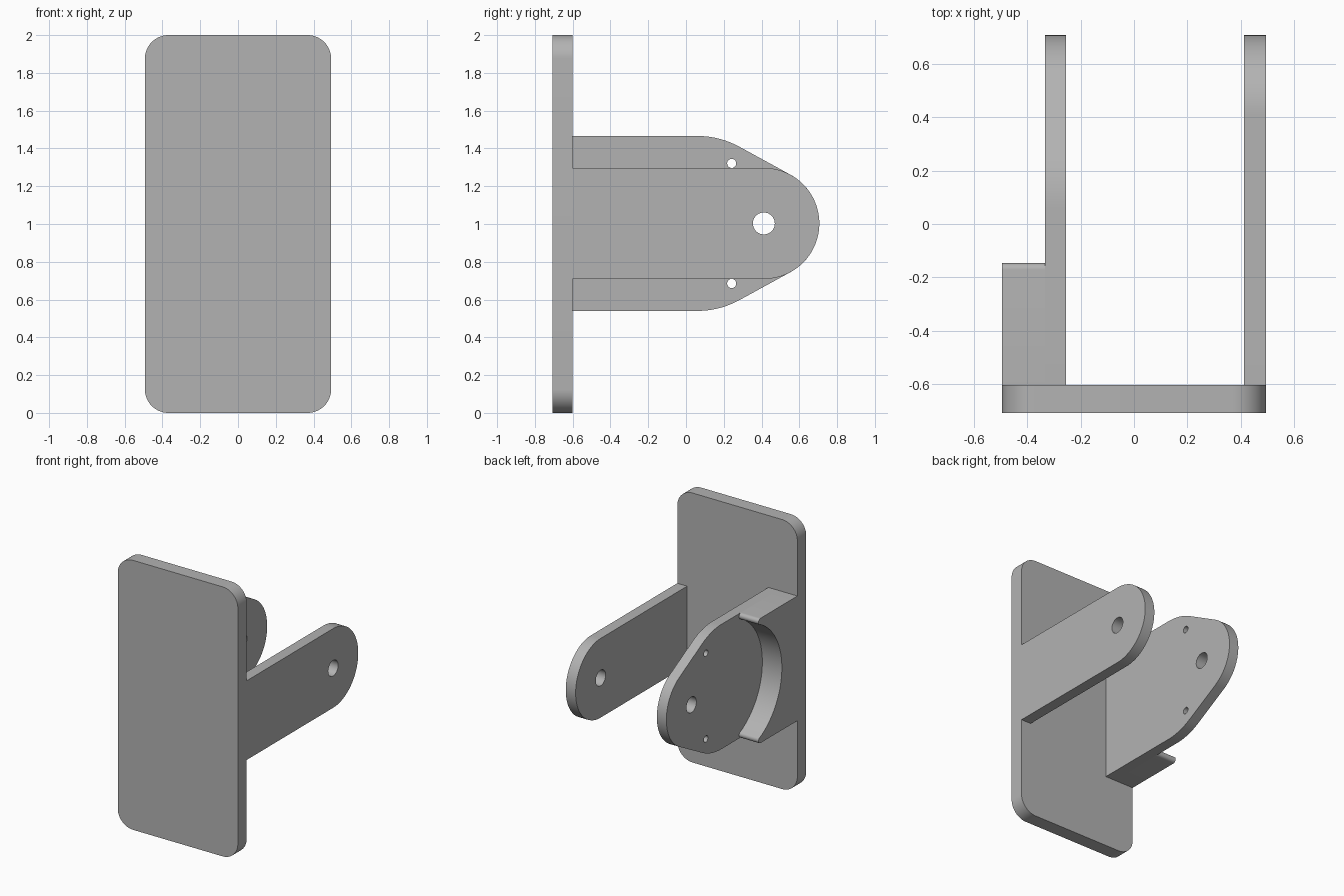
import bpy, bmesh
from math import cos, sin, radians, degrees, asin, atan2
from mathutils import Matrix

cube = bpy.data.objects.get("Cube")
if cube:
    bpy.data.objects.remove(cube, do_unlink=True)

grey = bpy.data.materials.new("plain grey")
grey.use_nodes = True
colour = (0.45, 0.45, 0.45, 1)
grey.diffuse_color = colour
grey.node_tree.nodes["Principled BSDF"].inputs["Base Color"].default_value = colour

# Profile directions: sideways profiles lie in y-z, the plate's in x-z
SIDE = Matrix(((0, 0, 1, 0), (1, 0, 0, 0), (0, 1, 0, 0), (0, 0, 0, 1)))
FRONT = Matrix(((1, 0, 0, 0), (0, 0, -1, 0), (0, 1, 0, 0), (0, 0, 0, 1)))


def arc(u, v, r, start, end, steps=32):
    angles = [radians(start + (end - start) * i / steps) for i in range(steps + 1)]
    return [(u + r * cos(a), v + r * sin(a)) for a in angles]


def hole(u, v, r):
    return arc(u, v, r, 0, 360, 40)[:-1]


def slab(name, loops, low, high, frame):
    """Fill an outline (with holes) and give it thickness from low to high."""
    curve = bpy.data.curves.new(name, "CURVE")
    curve.dimensions = "2D"
    curve.fill_mode = "BOTH"
    curve.extrude = (high - low) / 2
    for loop in loops:
        spline = curve.splines.new("POLY")
        spline.points.add(len(loop) - 1)
        for point, (u, v) in zip(spline.points, loop):
            point.co = (u, v, 0, 1)
        spline.use_cyclic_u = True
    helper = bpy.data.objects.new(name + " outline", curve)
    bpy.context.collection.objects.link(helper)
    bpy.context.view_layer.update()
    graph = bpy.context.evaluated_depsgraph_get()
    mesh = bpy.data.meshes.new_from_object(helper.evaluated_get(graph))
    bpy.data.objects.remove(helper, do_unlink=True)
    bm = bmesh.new()
    bm.from_mesh(mesh)
    bmesh.ops.remove_doubles(bm, verts=bm.verts, dist=0.0001)
    bmesh.ops.transform(bm, verts=bm.verts,
                        matrix=frame @ Matrix.Translation((0, 0, (low + high) / 2)))
    bmesh.ops.recalc_face_normals(bm, faces=bm.faces)
    bm.to_mesh(mesh)
    bm.free()
    mesh.name = name
    mesh.materials.clear()
    mesh.materials.append(grey)
    obj = bpy.data.objects.new(name, mesh)
    bpy.context.collection.objects.link(obj)
    bpy.ops.object.select_all(action="DESELECT")
    obj.select_set(True)
    bpy.context.view_layer.objects.active = obj
    bpy.ops.object.shade_smooth_by_angle(angle=radians(30))
    return obj


MID = 1.003          # height of the pivot axis
BACK = -0.602        # rear face of the plate
PIVOT = 0.412
TIP_R, WIDE_R = 0.294, 0.463
HALF = 0.493

# Mounting plate with rounded corners
r = 0.125
plate = []
for sx, sz, start in ((1, 1, 0), (-1, 1, 90), (-1, -1, 180), (1, -1, 270)):
    plate += arc(sx * (HALF - r), 1 + sz * (1 - r), r, start, start + 90, 16)
slab("mounting_plate", [plate], -BACK, 0.706, FRONT)

# Straight arm with a round end
pivot_hole = hole(PIVOT, MID, 0.058)
straight = [(BACK, MID - TIP_R)] + arc(PIVOT, MID, TIP_R, -90, 90, 48) + [(BACK, MID + TIP_R)]
slab("left_straight_arm", [straight, pivot_hole], 0.412, HALF, SIDE)

# Wide arm tapering tangentially to the same round end
SHOULDER = 0.06
t = 90 - degrees(asin((WIDE_R - TIP_R) / (PIVOT - SHOULDER)))
wide = ([(BACK, MID - WIDE_R)] + arc(SHOULDER, MID, WIDE_R, -90, -t, 12)
        + arc(PIVOT, MID, TIP_R, -t, t, 40)
        + arc(SHOULDER, MID, WIDE_R, t, 90, 12) + [(BACK, MID + WIDE_R)])
pins = [hole(0.242, MID + side * 0.318, 0.024) for side in (1, -1)]
slab("right_wide_arm", [wide, pivot_hole] + pins, -0.333, -0.255, SIDE)

# Outer cradle block with a round hollow and rounded lips
lip_r, lip_u, hollow_u, hollow_r = 0.0235, -0.17, 0.05, 0.47
lip_v = WIDE_R - lip_r
a = degrees(atan2(lip_v, hollow_u - lip_u))
cradle = ([(BACK, MID + WIDE_R)] + arc(lip_u, MID + lip_v, lip_r, 90, -a, 12)
          + arc(hollow_u, MID, hollow_r, 180 - a, 180 + a, 48)
          + arc(lip_u, MID - lip_v, lip_r, a, -90, 12) + [(BACK, MID - WIDE_R)])
slab("right_cradle_block", [cradle], -HALF, -0.333, SIDE)
